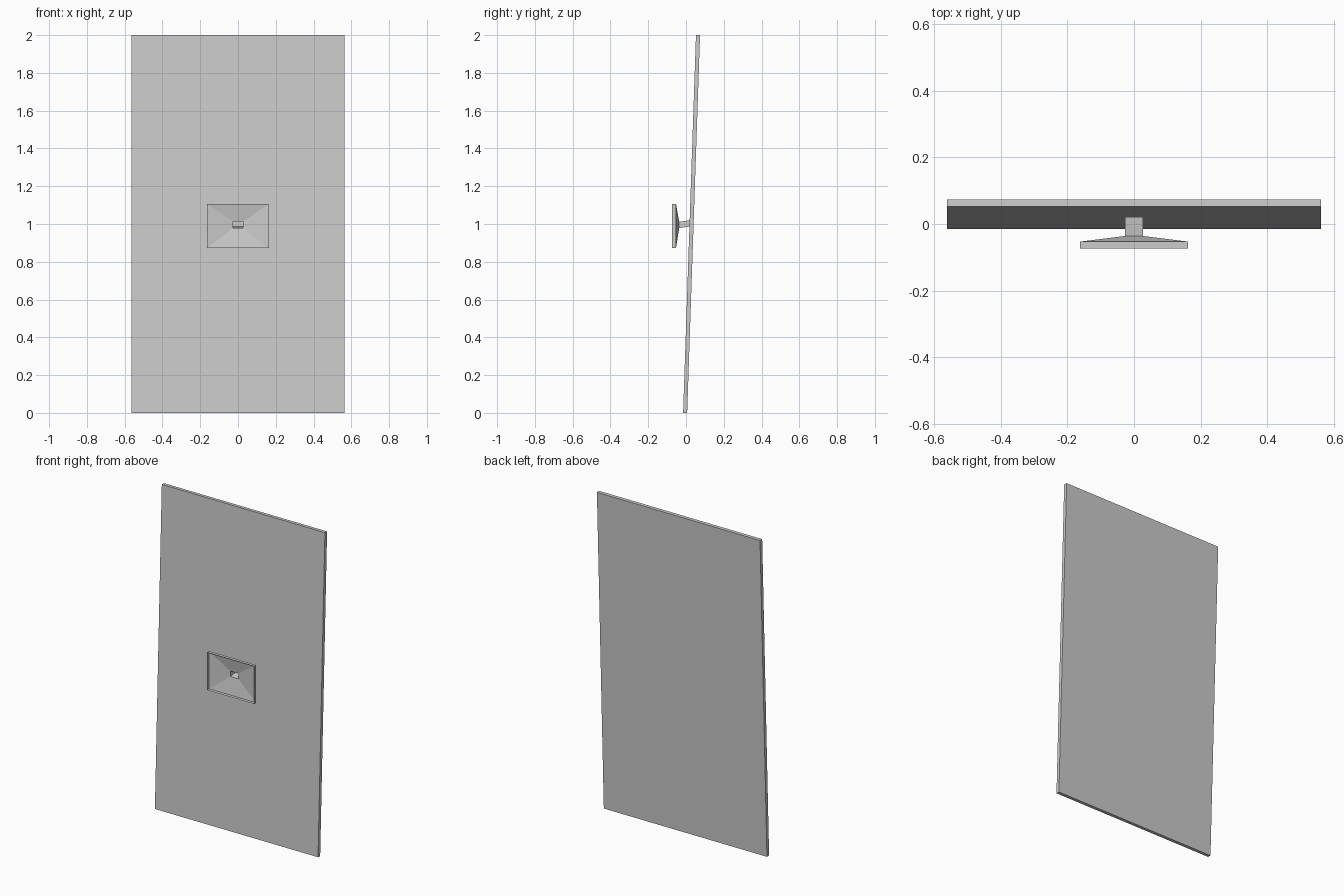
import bpy, bmesh, math

if "Cube" in bpy.data.objects:
    bpy.data.objects.remove(bpy.data.objects["Cube"])

# Leaning flat panel
tilt = math.radians(1.95)
thick = 0.0215
bpy.ops.mesh.primitive_cube_add(size=1, location=(0, 0.0295, 1.0), rotation=(-tilt, 0, 0))
panel = bpy.context.object
panel.name = "panel"
panel.scale = (1.126, thick, (2 - thick * math.sin(tilt)) / math.cos(tilt))


def open_shell(name, rings):
    """Skin rectangular rings (y, half width, z low, z high), open at both ends."""
    bm = bmesh.new()
    loops = [[bm.verts.new((x, y, z)) for x, z in ((-w, lo), (w, lo), (w, hi), (-w, hi))]
             for y, w, lo, hi in rings]
    for a, b in zip(loops, loops[1:]):
        for i in range(4):
            j = (i + 1) % 4
            bm.faces.new((a[i], a[j], b[j], b[i]))
    bmesh.ops.recalc_face_normals(bm, faces=bm.faces)
    mesh = bpy.data.meshes.new(name)
    bm.to_mesh(mesh)
    bm.free()
    obj = bpy.data.objects.new(name, mesh)
    bpy.context.collection.objects.link(obj)
    return obj


# Hollow mount: square rim, shallow funnel, and short stem rising to the panel
open_shell("wall_mount", [
    (-0.073, 0.163, 0.872, 1.107),
    (-0.053, 0.163, 0.872, 1.107),
    (-0.036, 0.027, 0.978, 1.012),
    (0.019, 0.027, 0.987, 1.019),
])
